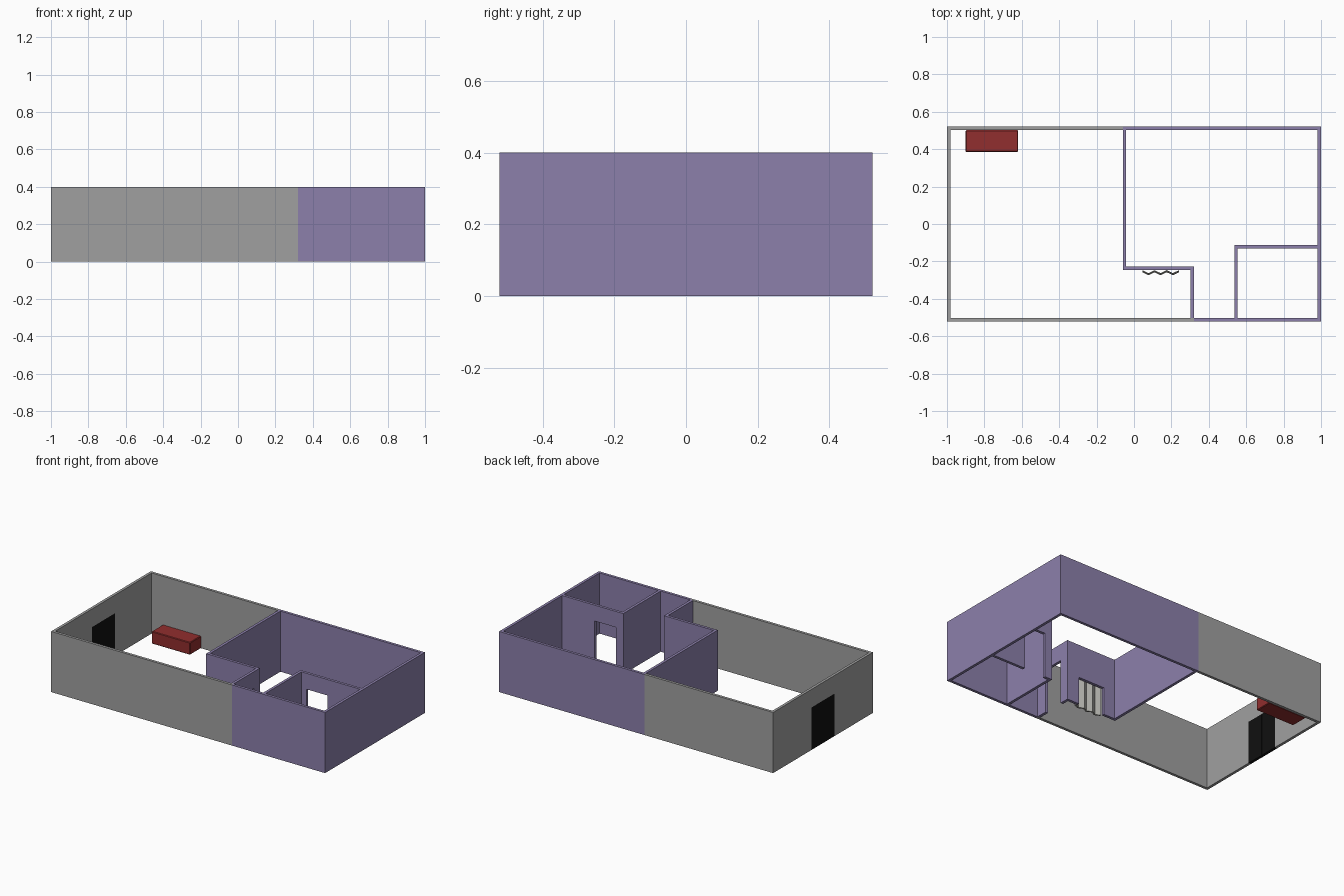
import bpy, bmesh
from mathutils import Vector

cube = bpy.data.objects.get("Cube")
if cube:
    bpy.data.objects.remove(cube)

H = 0.40    # wall height
T = 0.018   # wall thickness
X, Y = 1.0, 0.52


def material(name, rgb):
    lin = [((c / 255 + 0.055) / 1.055) ** 2.4 for c in rgb] + [1]
    m = bpy.data.materials.new(name)
    m.use_nodes = True
    m.diffuse_color = lin
    m.node_tree.nodes["Principled BSDF"].inputs["Base Color"].default_value = lin
    return m


grey = material("grey plaster", (160, 160, 160))
purple = material("purple plaster", (140, 128, 171))
red = material("dark red", (145, 46, 46))
black = material("black", (16, 16, 16))
light = material("light grey", (178, 178, 172))
dark = material("dark grey", (70, 70, 66))


def extrude(name, outline, direction, *mats):
    """Solid made by sweeping a flat outline along a direction."""
    bm = bmesh.new()
    face = bm.faces.new([bm.verts.new(p) for p in outline])
    swept = bmesh.ops.extrude_face_region(bm, geom=[face])
    verts = [v for v in swept["geom"] if isinstance(v, bmesh.types.BMVert)]
    bmesh.ops.translate(bm, verts=verts, vec=Vector(direction))
    bmesh.ops.recalc_face_normals(bm, faces=bm.faces)
    mesh = bpy.data.meshes.new(name)
    bm.to_mesh(mesh)
    bm.free()
    for m in mats:
        mesh.materials.append(m)
    ob = bpy.data.objects.new(name, mesh)
    bpy.context.collection.objects.link(ob)
    return ob


def box(name, x0, x1, y0, y1, z0, z1, mat):
    base = [(x0, y0, z0), (x1, y0, z0), (x1, y1, z0), (x0, y1, z0)]
    return extrude(name, base, (0, 0, z1 - z0), mat)


def wall(name, axis, start, end, side, mat, door=None):
    """Wall along an axis, from side to side + T, with an optional doorway."""
    outline = [(start, 0), (start, H), (end, H), (end, 0)]
    if door:
        a, b, top = door
        outline += [(b, 0), (b, top), (a, top), (a, 0)]
    if axis == "x":
        return extrude(name, [(s, side, z) for s, z in outline], (0, T, 0), mat)
    return extrude(name, [(side, s, z) for s, z in outline], (T, 0, 0), mat)


# Outer shell
wall("grey_back_wall", "x", -X, -0.06, Y - T, grey)
wall("grey_front_wall", "x", -X, 0.32, -Y, grey)
wall("grey_side_wall", "y", -Y + T, Y - T, -X, grey, (-0.12, 0.12, 0.28))
wall("purple_back_wall", "x", -0.06, X, Y - T, purple)
wall("purple_front_wall", "x", 0.32, X, -Y, purple)
wall("purple_side_wall", "y", -Y + T, Y - T, X - T, purple)

# Inner partitions
wall("long_partition", "y", -0.246, Y - T, -0.06, purple)
wall("curtain_partition", "x", -0.06 + T, 0.32, -0.246, purple, (0.04, 0.23, 0.18))
wall("hall_partition", "y", -Y + T, -0.246, 0.32 - T, purple, (-0.43, -0.29, 0.29))
wall("small_room_side", "y", -Y + T, -0.13, 0.536, purple)
wall("small_room_back", "x", 0.536, X - T, -0.13, purple, (0.59, 0.745, 0.295))

# Double entrance door, filling its doorway
for name, y in (("entrance_door_right", -0.12), ("entrance_door_left", 0.001)):
    box(name, -X, -X + T, y, y + 0.119, 0, 0.28, black)

# Pleated curtain with a dark top edge
N = 6
front = [(0.045 + 0.195 * i / N, -0.258 if i % 2 == 0 else -0.274, 0) for i in range(N + 1)]
back = [(x, y + 0.011, z) for x, y, z in reversed(front)]
curtain = extrude("curtain", front + back, (0, 0, 0.2), light, dark)
for p in curtain.data.polygons:
    p.material_index = 1 if p.normal.z > 0.5 else 0

# Low bench against the back wall
bench = box("bench", -0.90, -0.62, 0.385, Y - T, 0, 0.082, red)
bevel = bench.modifiers.new("soft_edges", "BEVEL")
bevel.width = 0.004
bevel.segments = 1
